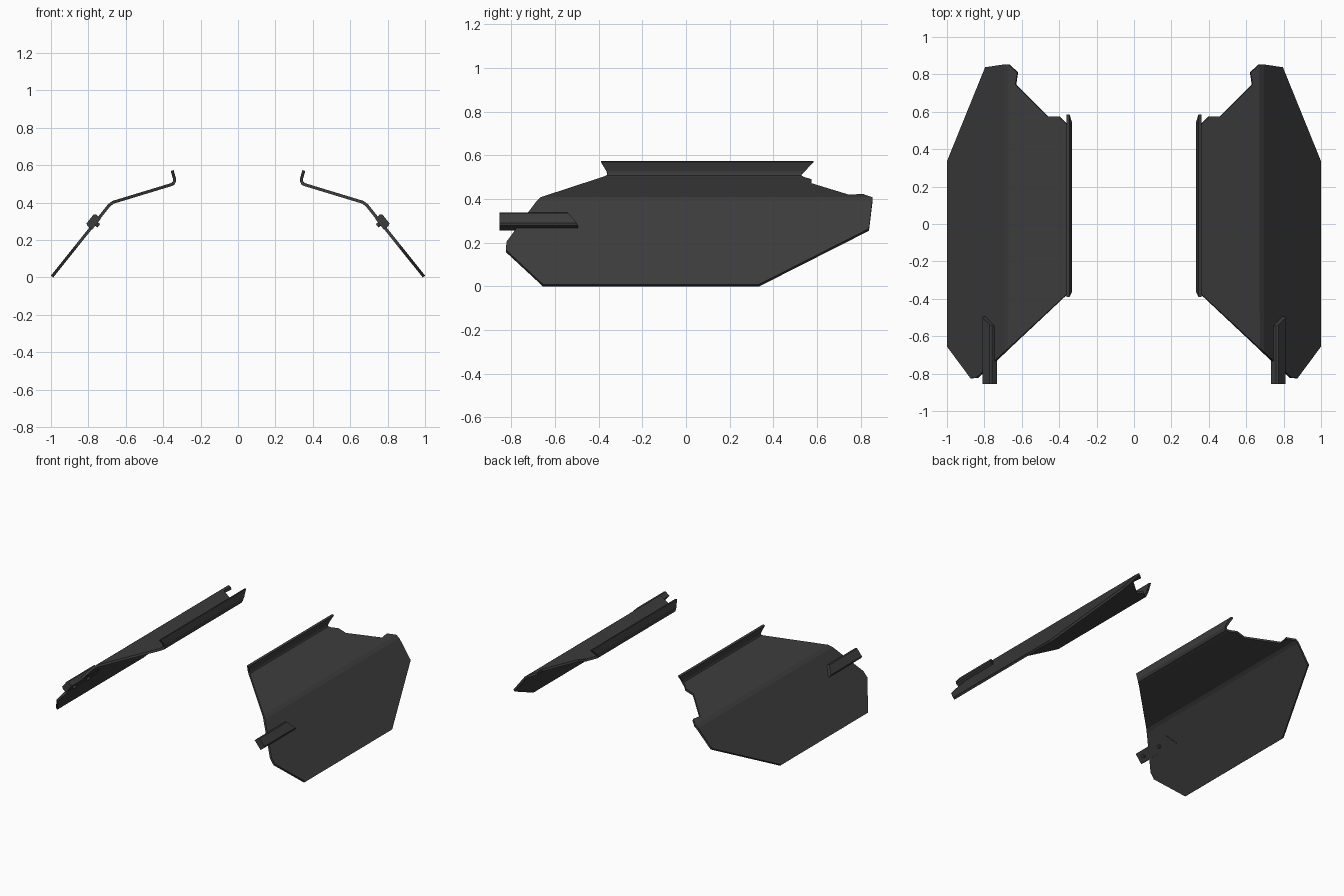
import bpy
from mathutils import Vector

cube = bpy.data.objects.get("Cube")
if cube:
    bpy.data.objects.remove(cube, do_unlink=True)

metal = bpy.data.materials.new("dark_grey_metal")
metal.use_nodes = True
colour = (0.045, 0.045, 0.046, 1)
metal.diffuse_color = colour
metal.node_tree.nodes["Principled BSDF"].inputs["Base Color"].default_value = colour


def make(name, verts, faces, side):
    """Mesh object on the +x side, flipped for side = -1."""
    mesh = bpy.data.meshes.new(name)
    if side < 0:
        faces = [f[::-1] for f in faces]
    mesh.from_pydata([(v[0] * side, v[1], v[2]) for v in verts], [], faces)
    mesh.materials.append(metal)
    obj = bpy.data.objects.new(name, mesh)
    bpy.context.collection.objects.link(obj)
    return obj


# Bent sheet profile, outer edge to inner edge
PROFILE = [(0.994, 0.005), (0.69, 0.385), (0.668, 0.402), (0.365, 0.494)]


def height(x):
    for (x0, z0), (x1, z1) in zip(PROFILE, PROFILE[1:]):
        if x >= x1 - 1e-6:
            return z0 + (z1 - z0) * (x - x0) / (x1 - x0)


def panel(name, side):
    lower = [(0.69, -0.685), (0.69, 0.853), (0.79, 0.838), (0.994, 0.335),
             (0.994, -0.655), (0.868, -0.825), (0.838, -0.822)]
    upper = [(0.365, -0.382), (0.365, 0.54), (0.4, 0.575), (0.46, 0.575),
             (0.632, 0.745), (0.622, 0.81), (0.668, 0.853), (0.668, -0.665)]
    verts = [(x, y, height(x)) for x, y in lower + upper]
    n = len(lower)
    faces = [list(range(n))[::-1], list(range(n, n + len(upper)))[::-1],
             [0, 1, n + 6, n + 7]]
    # Upturned inner lip: x, z, front y, back y
    a, b = n, n + 1
    for x, z, y0, y1 in [(0.347, 0.501, -0.365, 0.53), (0.34, 0.514, -0.36, 0.53),
                         (0.34, 0.53, -0.365, 0.545), (0.352, 0.572, -0.39, 0.585)]:
        c = len(verts)
        verts += [(x, y0, z), (x, y1, z)]
        faces.append([a, b, c + 1, c])
        a, b = c, c + 1
    obj = make(name, verts, faces, side)
    solid = obj.modifiers.new("thickness", "SOLIDIFY")
    solid.thickness = 0.016
    solid.offset = 0
    solid.use_even_offset = True


# Axes of the sloping outer plate: down the slope and outward
DOWN = Vector((0.625, 0, -0.781))
OUT = Vector((0.781, 0, 0.625))
CENTRE = Vector((0.765, 0, 0.293))


def on_plate(d, n, y):
    return CENTRE + DOWN * d + OUT * n + Vector((0, y, 0))


def bar(name, side):
    section = [(-0.038, -0.012), (-0.038, 0.024), (-0.03, 0.033),
               (0.03, 0.033), (0.038, 0.024), (0.038, -0.012)]
    n = len(section)
    front = [on_plate(d, h, -0.855) for d, h in section]
    back = [on_plate(d, h, -0.52 + d * 0.65) for d, h in section]
    faces = [list(range(n)), list(range(n, 2 * n))[::-1]]
    faces += [[i, i + n, (i + 1) % n + n, (i + 1) % n] for i in range(n)]
    make(name, front + back, faces, side)


def bolt(name, side, y):
    bpy.ops.mesh.primitive_cylinder_add(vertices=12, radius=0.012, depth=0.03)
    obj = bpy.context.object
    obj.name = name
    p = on_plate(0, -0.012, y)
    obj.location = (p.x * side, p.y, p.z)
    axis = Vector((OUT.x * side, 0, OUT.z))
    obj.rotation_euler = axis.to_track_quat("Z", "Y").to_euler()
    obj.data.materials.append(metal)


for label, side in (("left", 1), ("right", -1)):
    panel(label + "_side_panel", side)
    bar(label + "_mounting_bar", side)
    bolt(label + "_front_bolt", side, -0.8)
    bolt(label + "_rear_bolt", side, -0.64)
